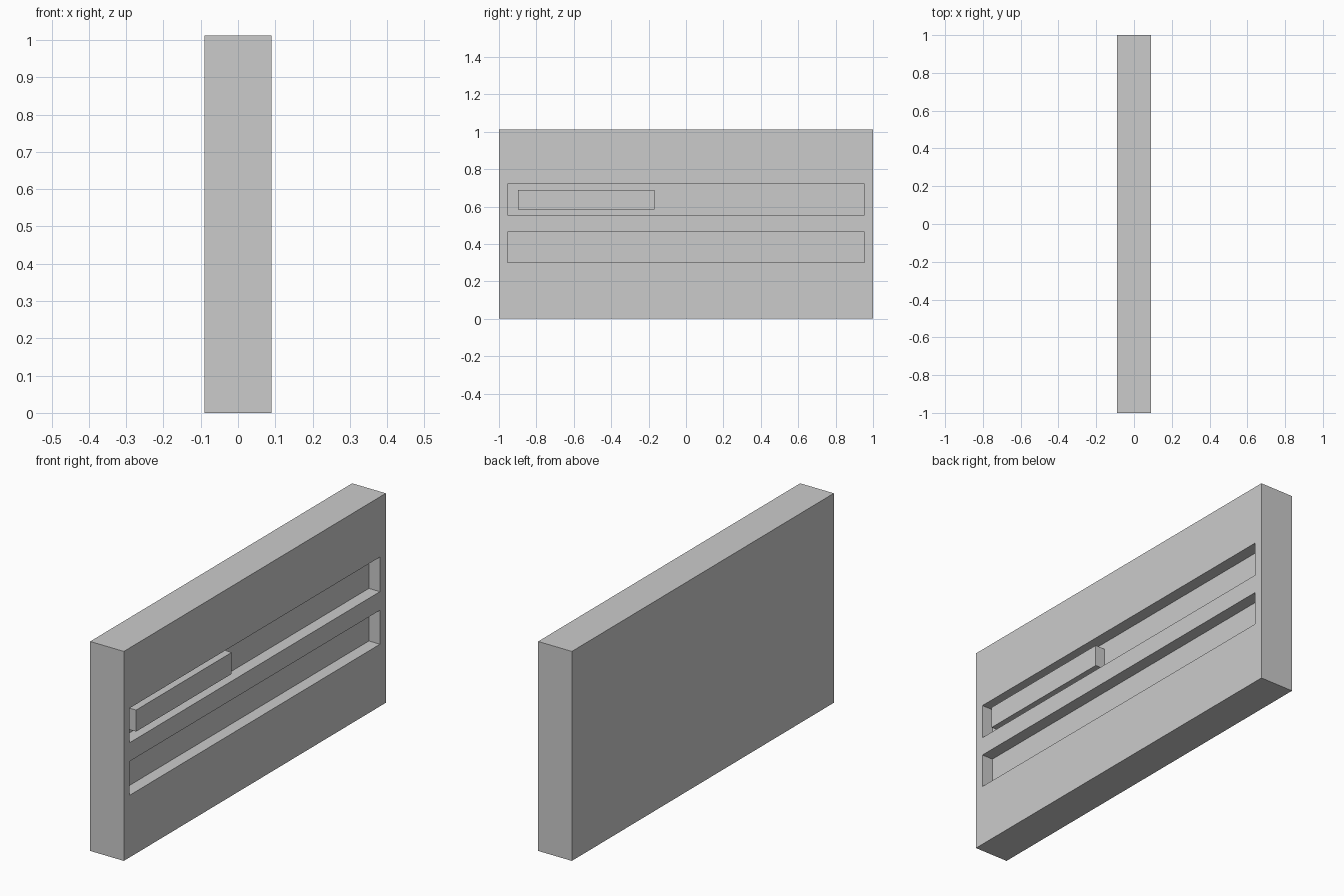
import bpy

if "Cube" in bpy.data.objects:
    bpy.data.objects.remove(bpy.data.objects["Cube"])

FACE = 0.09      # front of the panel in x
FLOOR = 0.031    # bottom of the recessed slots in x


def box(name, x, y, z):
    bpy.ops.mesh.primitive_cube_add(
        size=1, location=[(a + b) / 2 for a, b in (x, y, z)])
    ob = bpy.context.object
    ob.name = name
    ob.scale = [b - a for a, b in (x, y, z)]
    bpy.ops.object.transform_apply(location=False, rotation=False, scale=True)
    return ob


# Main slab
panel = box("panel", (-FACE, FACE), (-1, 1), (0, 1.012))

# Two long slots recessed into the right face
for i, z in enumerate([(0.30, 0.464), (0.554, 0.721)]):
    cutter = box(f"slot_cutter_{i + 1}", (FLOOR, FACE + 0.1), (-0.955, 0.955), z)
    mod = panel.modifiers.new("slot", "BOOLEAN")
    mod.operation = "DIFFERENCE"
    mod.solver = "EXACT"
    mod.object = cutter
    bpy.context.view_layer.objects.active = panel
    bpy.ops.object.modifier_apply(modifier=mod.name)
    bpy.data.objects.remove(cutter, do_unlink=True)

# Raised bar sitting in the upper slot
box("slot_bar", (FLOOR, 0.084), (-0.898, -0.168), (0.584, 0.688))
